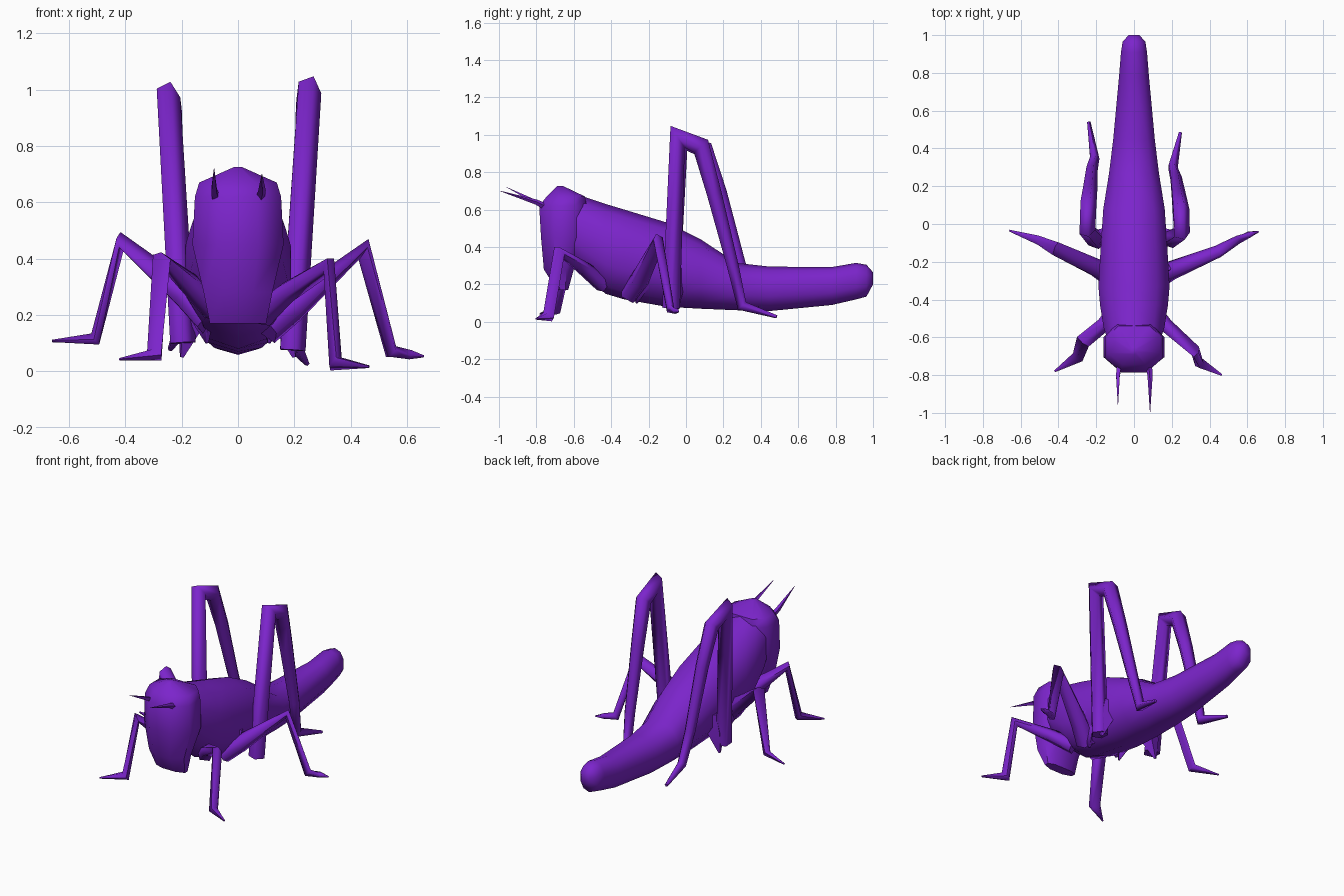
import bpy, bmesh, math
from mathutils import Vector

if "Cube" in bpy.data.objects:
    bpy.data.objects.remove(bpy.data.objects["Cube"])

purple = bpy.data.materials.new("violet")
purple.diffuse_color = (0.2, 0.018, 0.6, 1)
purple.use_nodes = True
purple.node_tree.nodes["Principled BSDF"].inputs["Base Color"].default_value = purple.diffuse_color


def loft(name, rings, angle=50):
    """Skin a list of equal-length vertex rings and cap both ends."""
    bm = bmesh.new()
    rows = [[bm.verts.new(p) for p in ring] for ring in rings]
    n = len(rows[0])
    for a, b in zip(rows, rows[1:]):
        for i in range(n):
            j = (i + 1) % n
            bm.faces.new((a[i], a[j], b[j], b[i]))
    bm.faces.new(rows[0])
    bm.faces.new(rows[-1])
    bmesh.ops.recalc_face_normals(bm, faces=bm.faces)
    mesh = bpy.data.meshes.new(name)
    bm.to_mesh(mesh)
    bm.free()
    mesh.materials.append(purple)
    ob = bpy.data.objects.new(name, mesh)
    bpy.context.collection.objects.link(ob)
    bpy.ops.object.select_all(action='DESELECT')
    ob.select_set(True)
    bpy.context.view_layer.objects.active = ob
    bpy.ops.object.shade_smooth_by_angle(angle=math.radians(angle))
    return ob


def oval(n, power):
    """Unit rounded outline with n corners."""
    out = []
    for i in range(n):
        a = math.tau * i / n + math.pi / 2
        c, s = math.cos(a), math.sin(a)
        out.append((math.copysign(abs(c) ** power, c), math.copysign(abs(s) ** power, s)))
    return out


def limb(name, path, sides=5):
    """Mitred tube along (x, y, z, radius) points."""
    pts = [Vector(p[:3]) for p in path]
    normal = (pts[1] - pts[0]).cross(pts[2] - pts[1])
    normal.normalize()
    rings = []
    for k, p in enumerate(pts):
        before = (p - pts[k - 1]).normalized() if k else None
        after = (pts[k + 1] - p).normalized() if k < len(pts) - 1 else None
        before, after = before or after, after or before
        t = (before + after).normalized()
        u = (normal - t * normal.dot(t)).normalized()
        v = t.cross(u)
        stretch = min(1.6, 1 / max(0.3, t.dot(after)))
        r = path[k][3]
        rings.append([p + u * (r * math.cos(math.tau * (i + .5) / sides))
                      + v * (r * stretch * math.sin(math.tau * (i + .5) / sides))
                      for i in range(sides)])
    return loft(name, rings, 75)


# Thorax and abdomen: y, bottom, top, half width
body = [(-.67, .36, .71, .125), (-.55, .25, .67, .168), (-.43, .15, .63, .188),
        (-.33, .12, .60, .197), (-.10, .08, .53, .183), (.08, .07, .44, .17),
        (.27, .062, .315, .138), (.45, .058, .295, .115), (.78, .09, .293, .083),
        (.91, .12, .315, .072), (.965, .135, .305, .063), (1.0, .20, .265, .03)]
loft("body", [[(w * c, y, (lo + hi) / 2 + (hi - lo) / 2 * s) for c, s in oval(10, .9)]
              for y, lo, hi, w in body])

# Head wedge: height, front, back, half width
head = [(.17, -.69, -.63, .10), (.28, -.76, -.60, .122), (.45, -.775, -.54, .162),
        (.62, -.785, -.53, .153), (.67, -.745, -.54, .138), (.725, -.69, -.655, .015)]
outline = [(-.45, -1), (.45, -1), (1, -.4), (1, .5), (.6, 1), (-.6, 1), (-1, .5), (-1, -.4)]
loft("head", [[(w * c, (f + b) / 2 + (b - f) / 2 * s, z) for c, s in outline]
              for z, f, b, w in head])

# Antennae
for side, tip in (("left", (-.085, -.96, .72, .001)), ("right", (.085, -.995, .70, .001))):
    x = tip[0]
    limb(side + "_antenna", [(x * .9, -.74, .61, .018), (x, -.80, .64, .014), tip], 4)

# Front legs: body joint, knee, ankle, toe
limb("right_front_leg", [(.08, -.44, .20, .05), (.17, -.54, .28, .04), (.325, -.675, .372, .027),
                         (.345, -.735, .028, .028), (.465, -.80, .016, .005)])
limb("left_front_leg", [(-.08, -.44, .22, .05), (-.17, -.54, .31, .04), (-.27, -.62, .398, .027),
                        (-.295, -.70, .058, .028), (-.42, -.78, .042, .005)])

# Middle legs
limb("right_middle_leg", [(.10, -.30, .15, .06), (.19, -.25, .22, .053), (.445, -.145, .435, .027),
                          (.545, -.085, .068, .023), (.61, -.055, .06, .018), (.66, -.04, .053, .004)])
limb("left_middle_leg", [(-.10, -.30, .18, .06), (-.19, -.24, .27, .052), (-.415, -.135, .465, .027),
                         (-.505, -.085, .115, .023), (-.66, -.035, .107, .005)])

# Hind legs: tall thigh, short bridging knee, tapering shin and foot
limb("right_hind_leg", [(.19, -.08, .075, .05), (.25, -.045, .99, .046), (.245, .08, .94, .048),
                        (.235, .15, .69, .042), (.22, .25, .30, .033), (.205, .30, .085, .027),
                        (.245, .485, .027, .009)])
limb("left_hind_leg", [(-.20, -.085, .10, .05), (-.25, -.03, .97, .045), (-.245, .10, .92, .046),
                       (-.235, .18, .69, .041), (-.225, .285, .32, .033), (-.21, .345, .13, .027),
                       (-.24, .54, .08, .01)])

# Pointed hip plates hanging under the middle and hind joints
for side in (-1, 1):
    label = "right" if side > 0 else "left"
    limb(label + "_middle_hip", [(side * .14, -.22, .30, .06), (side * .13, -.24, .20, .05),
                                 (side * .11, -.265, .10, .006)], 4)
    limb(label + "_hind_hip", [(side * .14, -.06, .28, .06), (side * .17, -.06, .16, .05),
                               (side * .20, -.05, .05, .008)], 4)
